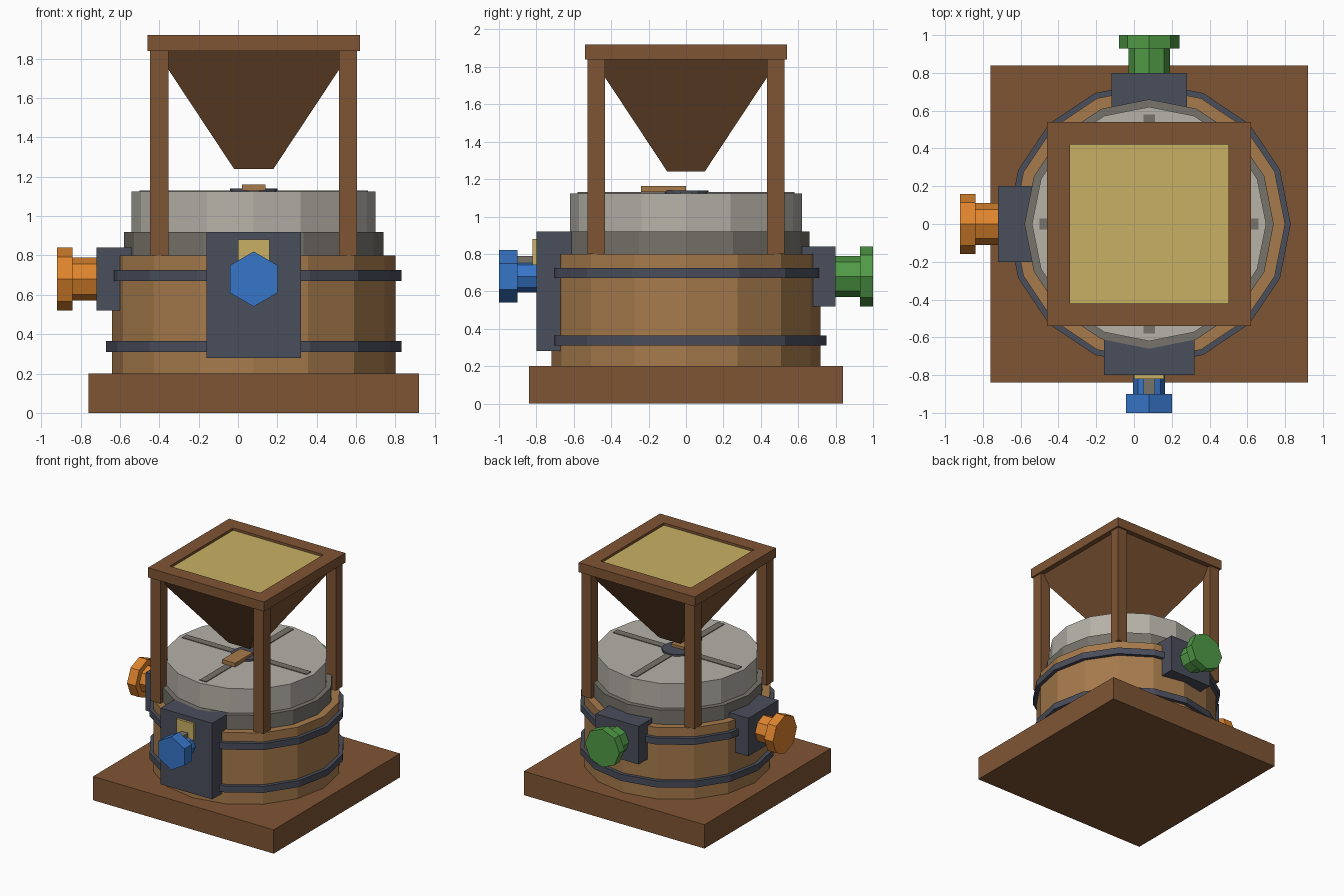
import bpy
import bmesh
from math import pi
from mathutils import Matrix, Vector

if "Cube" in bpy.data.objects:
    bpy.data.objects.remove(bpy.data.objects["Cube"])

CX = 0.08  # centre line of the mill


def material(name, hex_code):
    srgb = [int(hex_code[i:i + 2], 16) / 255 for i in (0, 2, 4)]
    color = [c / 12.92 if c <= 0.04045 else ((c + 0.055) / 1.055) ** 2.4 for c in srgb] + [1]
    mat = bpy.data.materials.new(name)
    mat.use_nodes = True
    mat.diffuse_color = color
    mat.node_tree.nodes["Principled BSDF"].inputs["Base Color"].default_value = color
    return mat


DARK_WOOD = material("dark wood", "7f5534")
LIGHT_WOOD = material("light wood", "a67a4c")
PALE_STONE = material("pale stone", "b6b2a9")
GREY_STONE = material("grey stone", "77736b")
IRON = material("dark iron", "4a4e5b")
GRAIN = material("grain", "c9b063")
BLUE = material("blue", "3775c8")
GREEN = material("green", "509a46")
ORANGE = material("orange", "de842d")


def finish(bm, name, mat):
    bmesh.ops.recalc_face_normals(bm, faces=bm.faces)
    mesh = bpy.data.meshes.new(name)
    bm.to_mesh(mesh)
    bm.free()
    mesh.materials.append(mat)
    obj = bpy.data.objects.new(name, mesh)
    bpy.context.collection.objects.link(obj)
    return obj


def box(name, mat, x, y, z):
    """Box from (low, high) ranges; x is measured from the centre line."""
    bm = bmesh.new()
    bmesh.ops.create_cube(bm, size=1)
    ranges = (x, y, z)
    for v in bm.verts:
        v.co = Vector([(a + b) / 2 + c * (b - a) for c, (a, b) in zip(v.co, ranges)])
        v.co.x += CX
    return finish(bm, name, mat)


def prism(name, mat, sides, radius, start, length, axis="z"):
    """Flat-sided cylinder running outward from start, one corner on the x axis."""
    turn = {"z": Matrix(), "-y": Matrix.Rotation(pi / 2, 4, "X"),
            "y": Matrix.Rotation(-pi / 2, 4, "X"), "-x": Matrix.Rotation(-pi / 2, 4, "Y")}[axis]
    bm = bmesh.new()
    place = Matrix.Translation((start[0] + CX, start[1], start[2]))
    bmesh.ops.create_cone(bm, cap_ends=True, segments=sides, radius1=radius, radius2=radius,
                          depth=length, matrix=place @ turn @ Matrix.Translation((0, 0, length / 2)))
    # align a corner with the x axis whatever the generator's starting angle
    return finish(bm, name, mat)


# Plinth, barrel and hoops
box("base", DARK_WOOD, (-0.84, 0.84), (-0.84, 0.84), (0, 0.2))
prism("barrel", LIGHT_WOOD, 16, 0.72, (0, 0, 0.2), 0.6)
for name, z in (("lower_hoop", 0.31), ("upper_hoop", 0.67)):
    prism(name, IRON, 16, 0.75, (0, 0, z), 0.055)

# Millstones with raised cross, hub and paddle
prism("lower_millstone", GREY_STONE, 16, 0.66, (0, 0, 0.8), 0.12)
prism("upper_millstone", PALE_STONE, 16, 0.62, (0, 0, 0.92), 0.204)
box("cross_bar_x", GREY_STONE, (-0.58, 0.58), (-0.03, 0.03), (1.11, 1.13))
box("cross_bar_y", GREY_STONE, (-0.03, 0.03), (-0.58, 0.58), (1.11, 1.13))
prism("hub", IRON, 12, 0.12, (0, 0, 1.12), 0.02)
box("paddle", LIGHT_WOOD, (-0.06, 0.06), (-0.24, 0), (1.13, 1.162))

# Hopper stand: four posts and a square rim
for sx, side in ((-1, "right"), (1, "left")):
    for sy, end in ((-1, "front"), (1, "back")):
        px, py = sx * 0.48, sy * 0.48
        box(f"{end}_{side}_post", DARK_WOOD, (px - 0.046, px + 0.046),
            (py - 0.046, py + 0.046), (0.8, 1.84))
for s, side, end in ((-1, "right", "front"), (1, "left", "back")):
    bar = sorted((s * 0.42, s * 0.54))
    box(f"{side}_rim", DARK_WOOD, bar, (-0.54, 0.54), (1.84, 1.92))
    box(f"{end}_rim", DARK_WOOD, (-0.42, 0.42), bar, (1.84, 1.92))

# Hopper funnel and grain
funnel = box("hopper", DARK_WOOD, (-0.5, 0.5), (-0.5, 0.5), (1.24, 1.845))
for v in funnel.data.vertices:
    if v.co.z < 1.5:
        v.co.x = CX + (v.co.x - CX) * 0.2
        v.co.y *= 0.2
box("grain_fill", GRAIN, (-0.42, 0.42), (-0.42, 0.42), (1.845, 1.9))

# Iron mounting blocks
box("front_block", IRON, (-0.24, 0.24), (-0.8, -0.58), (0.28, 0.92))
box("back_block", IRON, (-0.2, 0.2), (0.6, 0.8), (0.52, 0.84))
box("right_block", IRON, (-0.8, -0.6), (-0.2, 0.2), (0.52, 0.84))

# Knobs: a narrow stem and a wide head
prism("front_stem", BLUE, 8, 0.085, (0, -0.8, 0.68), 0.1, "-y")
prism("front_knob", BLUE, 6, 0.14, (0, -0.9, 0.68), 0.1, "-y")
prism("back_stem", GREEN, 8, 0.11, (0, 0.8, 0.68), 0.13, "y")
prism("back_knob", GREEN, 8, 0.16, (0, 0.93, 0.68), 0.07, "y")
prism("right_stem", ORANGE, 8, 0.11, (-0.8, 0, 0.68), 0.12, "-x")
prism("right_knob", ORANGE, 8, 0.16, (-0.92, 0, 0.68), 0.08, "-x")

# Small plate and pin above the front stem
box("front_plate", GRAIN, (-0.08, 0.08), (-0.82, -0.8), (0.74, 0.88))
box("front_pin", GREY_STONE, (-0.03, 0.03), (-0.9, -0.82), (0.74, 0.79))
